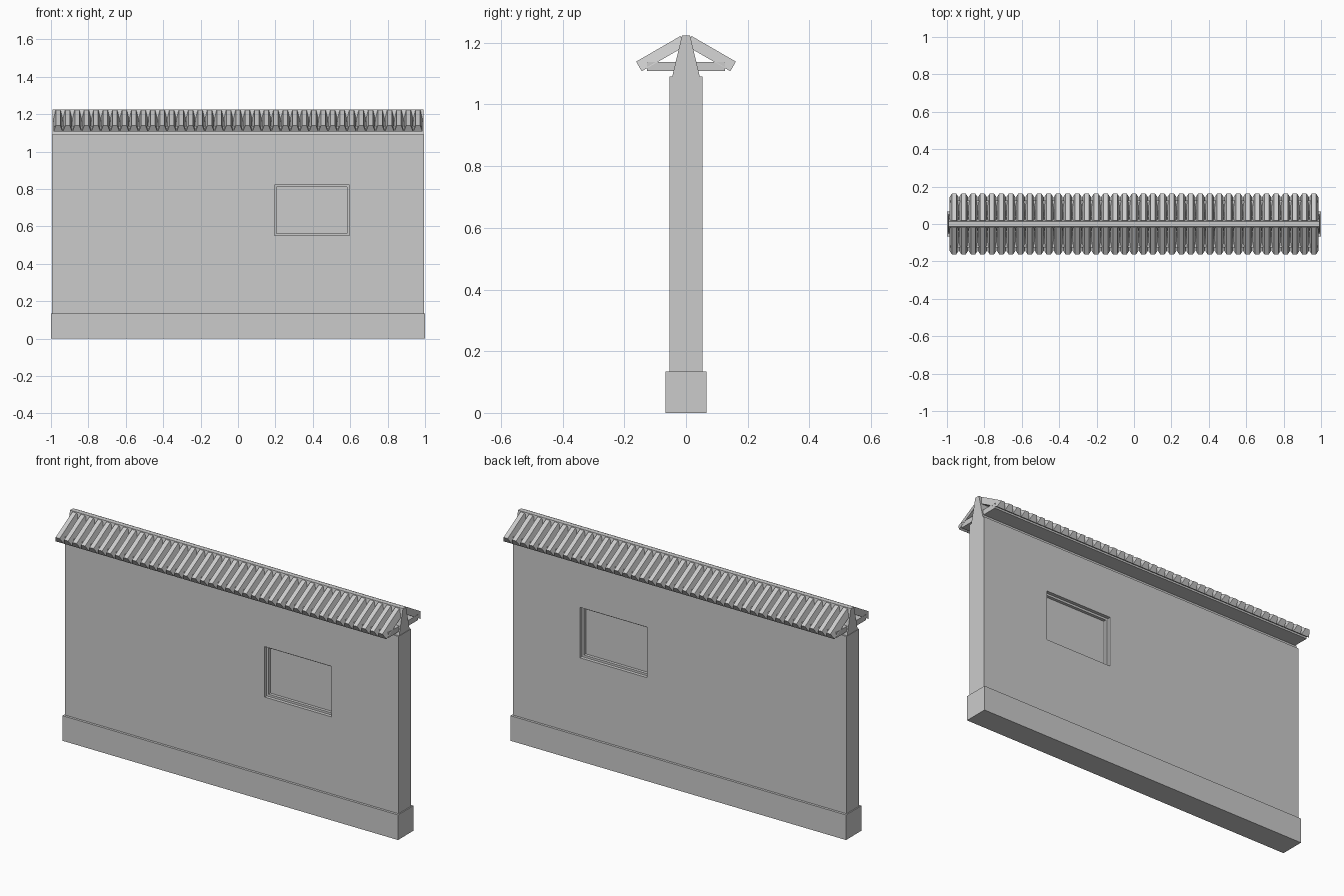
import bpy, bmesh
from mathutils import Vector

if "Cube" in bpy.data.objects:
    bpy.data.objects.remove(bpy.data.objects["Cube"])

plaster = bpy.data.materials.new("light_grey")
plaster.diffuse_color = (0.6, 0.6, 0.6, 1)
plaster.use_nodes = True
plaster.node_tree.nodes["Principled BSDF"].inputs["Base Color"].default_value = plaster.diffuse_color


def finish(bm, name):
    bmesh.ops.recalc_face_normals(bm, faces=bm.faces)
    me = bpy.data.meshes.new(name)
    bm.to_mesh(me)
    bm.free()
    me.materials.append(plaster)
    ob = bpy.data.objects.new(name, me)
    bpy.context.collection.objects.link(ob)
    return ob


def loft(bm, ring_a, ring_b):
    """Closed solid between two matching rings of points."""
    a = [bm.verts.new(p) for p in ring_a]
    b = [bm.verts.new(p) for p in ring_b]
    n = len(a)
    bm.faces.new(a)
    bm.faces.new(b[::-1])
    for i in range(n):
        j = (i + 1) % n
        bm.faces.new((a[i], b[i], b[j], a[j]))


def extrude_x(name, profile, half):
    bm = bmesh.new()
    loft(bm, [(-half, y, z) for y, z in profile], [(half, y, z) for y, z in profile])
    return finish(bm, name)


def rect(half_y, z0, z1):
    return [(-half_y, z0), (half_y, z0), (half_y, z1), (-half_y, z1)]


# Plinth
extrude_x("plinth", rect(0.066, 0, 0.135), 1.0)

# Wall with a stepped window recess on both sides
X0, X1, Z0, Z1 = 0.195, 0.595, 0.55, 0.822
bm = bmesh.new()
prof = rect(0.053, 0.1, 1.09)
loft(bm, [(-0.994, y, z) for y, z in prof], [(0.994, y, z) for y, z in prof])
bmesh.ops.recalc_face_normals(bm, faces=bm.faces)
for co, no in (((X0, 0, 0), (1, 0, 0)), ((X1, 0, 0), (1, 0, 0)),
               ((0, 0, Z0), (0, 0, 1)), ((0, 0, Z1), (0, 0, 1))):
    bmesh.ops.bisect_plane(bm, geom=bm.verts[:] + bm.edges[:] + bm.faces[:],
                           plane_co=co, plane_no=no)
panes = []
for f in bm.faces:
    c = f.calc_center_median()
    if abs(f.normal.y) > 0.9 and X0 < c.x < X1 and Z0 < c.z < Z1:
        panes.append(f)
for thickness, depth in ((0, -0.018), (0.016, 0), (0, -0.016)):
    bmesh.ops.inset_individual(bm, faces=panes, thickness=thickness, depth=depth)
finish(bm, "wall")

# Tapered ridge and flat eaves board
extrude_x("ridge", [(-0.046, 1.085), (0.046, 1.085), (0.013, 1.224), (-0.013, 1.224)], 0.992)
extrude_x("eaves_board", [(-0.126, 1.108), (0.126, 1.108), (0.126, 1.137), (-0.126, 1.137)], 0.985)

# Roof tiles: trapezoid bars sloping down both sides
COUNT, BASE, TOP, THICK = 39, 0.048, 0.024, 0.036
first = -0.986 + BASE / 2
pitch = -2 * first / (COUNT - 1)
for side, name in ((-1, "front_roof_tiles"), (1, "back_roof_tiles")):
    bm = bmesh.new()
    down = Vector((0, side * 0.866, -0.5))
    up = Vector((0, side * 0.5, 0.866))
    high = Vector((0, side * 0.018, 1.222))
    for i in range(COUNT):
        x = first + i * pitch
        section = [Vector((x - BASE / 2, 0, 0)) - up * THICK,
                   Vector((x + BASE / 2, 0, 0)) - up * THICK,
                   Vector((x + TOP / 2, 0, 0)), Vector((x - TOP / 2, 0, 0))]
        loft(bm, [high + p for p in section],
             [high + down * 0.166 + p for p in section])
    finish(bm, name)
